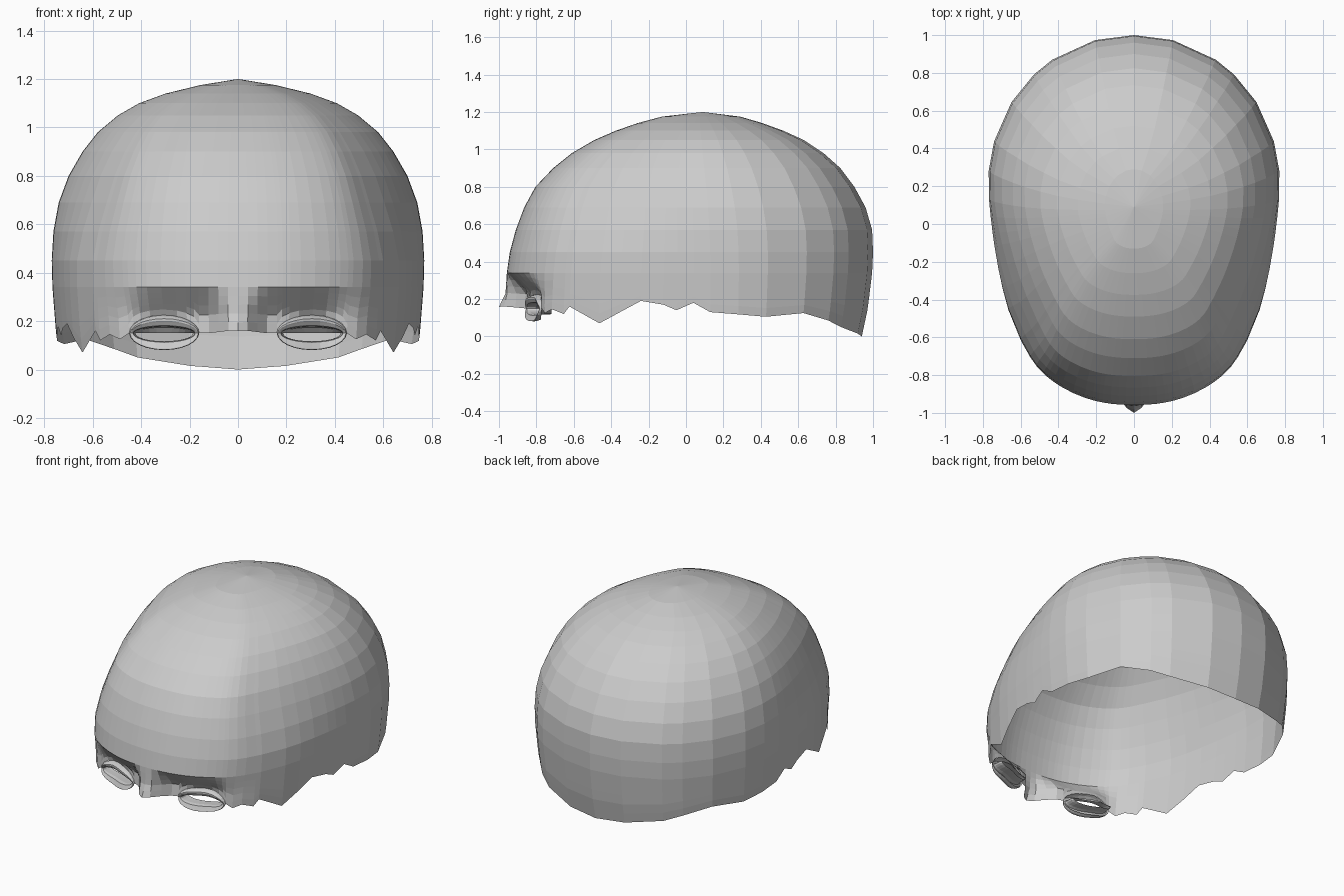
import bpy, math

if "Cube" in bpy.data.objects:
    bpy.data.objects.remove(bpy.data.objects["Cube"])

# Horizontal sections: z, front y, back y, half width
RINGS = [(0, -.97, .94, .735), (.15, -.97, .972, .755), (.34, -.958, .995, .77),
         (.45, -.942, 1.0, .773), (.57, -.91, .995, .766), (.69, -.865, .96, .744),
         (.8, -.805, .90, .703), (.9, -.71, .825, .645), (.98, -.61, .735, .582),
         (1.05, -.49, .63, .498), (1.1, -.375, .52, .41), (1.14, -.26, .41, .30),
         (1.175, -.13, .29, .155)]
BROW = .34
EYE_X, EYE_Z, EYE_W, EYE_H = .305, .15, .145, .075


def smooth(t):
    t = max(0, min(1, t))
    return t * t * (3 - 2 * t)


def section(z):
    for lo, hi in zip(RINGS, RINGS[1:]):
        if z <= hi[0]:
            break
    t = (z - lo[0]) / (hi[0] - lo[0])
    return [a + (b - a) * t for a, b in zip(lo[1:], hi[1:])]


def power(q):
    return 2.35 if q < 0 else 2.05


def other(v, n):
    return max(0, 1 - abs(v) ** n) ** (1 / n)


def surface(p, q, z):
    """Point on the head for unit direction (p, q) at height z."""
    front, back, half = section(z)
    c = .2 - .12 * max(0, (z - BROW) / .86) ** 2
    x = p * half
    y = c + q * ((c - front) if q < 0 else (back - c))
    if -.75 < q < 0:
        # slight hollow at the temples
        x *= 1 - .025 * math.sin(math.pi * -q / .75)
    elif q <= -.75:
        # squarer corners just above the brow
        x *= 1 + .04 * math.sin(math.pi * (-q - .75) / .25) * smooth((z - .2) / .2)
    if q < 0:
        # the forehead rounds off higher up
        x *= 1 - .07 * math.sin(math.pi * abs(q) ** 1.8) * smooth((z - .4) / .35)
    if q < 0 and z < BROW:
        # eye socket under the brow, and the nose bridge
        side = smooth((x - .02) / .12) * (1 - smooth((x - .32) / .21))
        y += .11 * side * min(1, (BROW - z) / .11)
        y -= .03 * max(0, 1 - x / .07) * smooth((.22 - z) / .05)
    return (x, y, z)


def arch(x):
    return EYE_Z + EYE_H * math.sqrt(max(0, 1 - ((x - EYE_X) / EYE_W) ** 2))


def make(name, verts, faces):
    me = bpy.data.meshes.new(name)
    me.from_pydata(verts, [], faces)
    me.update()
    ob = bpy.data.objects.new(name, me)
    bpy.context.collection.objects.link(ob)
    m = ob.modifiers.new("mirror", 'MIRROR')
    m.use_clip = True
    m.merge_threshold = .0005
    return ob


# Columns (p, q, bottom z) from the front centre line round to the back
front_cols = [(0, .158), (.04, .16), (.08, .155), (.12, .15)]
front_cols += [(x, arch(x)) for x in (.16, .18, .21, .25, .305, .36, .40, .43, .45)]
front_cols += [(.49, .125), (.53, .145)]
side_cols = [(-.65, .12), (-.62, .16), (-.46, .07), (-.35, .13), (-.24, .19), (-.12, .17),
             (-.05, .14), (.04, .18), (.13, .13), (.28, .118), (.43, .105),
             (.63, .125), (.77, .085)]
back_cols = [(.42, .05), (.2, .015), (0, 0)]
cols = []
for x, z in front_cols:
    cols.append((x / .755, -other(x / .755, 2.35), z))
for y, z in side_cols:
    q = (y - .2) / (1.165 if y < .2 else .77)
    cols.append((other(q, power(q)), q, z))
for x, z in back_cols:
    cols.append((x / .75, other(x / .75, 2.05), z))

# Head shell: rows from the ragged lower edge to the crown
levels = [r[0] for r in RINGS if r[0] >= BROW]
verts, rows = [], 0
for t in (0, .2, .4, .6, .8):
    verts += [surface(p, q, b + (BROW - b) * t) for p, q, b in cols]
    rows += 1
for z in levels:
    verts += [surface(p, q, z) for p, q, b in cols]
    rows += 1
n = len(cols)
faces = [(r * n + i, r * n + i + 1, (r + 1) * n + i + 1, (r + 1) * n + i)
         for r in range(rows - 1) for i in range(n - 1)]
verts.append((0, .09, 1.2))
last = (rows - 1) * n
faces += [(last + i, last + i + 1, len(verts) - 1) for i in range(n - 1)]
make("head_shell", verts, faces)

# Eyelids: almond loops rolling forward and then back into the opening
# scale x, scale up, scale down, y offset
LOOPS = [(1, 1, .85, 0), (.99, .93, .93, -.018), (.97, .8, .91, -.034), (.95, .68, .85, -.034),
         (.93, .6, .74, -.03), (.89, .42, .50, -.022), (.87, .36, .44, .0),
         (.86, .32, .45, .035), (.82, .0, .45, .055)]
N = 24
verts = []
for sx, su, sd, dy in LOOPS:
    for i in range(N):
        a = 2 * math.pi * i / N
        x = EYE_X + EYE_W * sx * math.cos(a)
        s = math.sin(a)
        z = EYE_Z + EYE_H * (su if s > 0 else sd) * s
        p = x / .755
        y = surface(p, -other(p, 2.35), max(arch(x), .15))[1]
        y += dy * (.3 + .7 * abs(s)) if dy < 0 else dy
        verts.append((x, y, z))
faces = [(k * N + i, (k + 1) * N + i, (k + 1) * N + (i + 1) % N, k * N + (i + 1) % N)
         for k in range(len(LOOPS) - 1) for i in range(N)]
make("eyelids", verts, [f[::-1] for f in faces])
